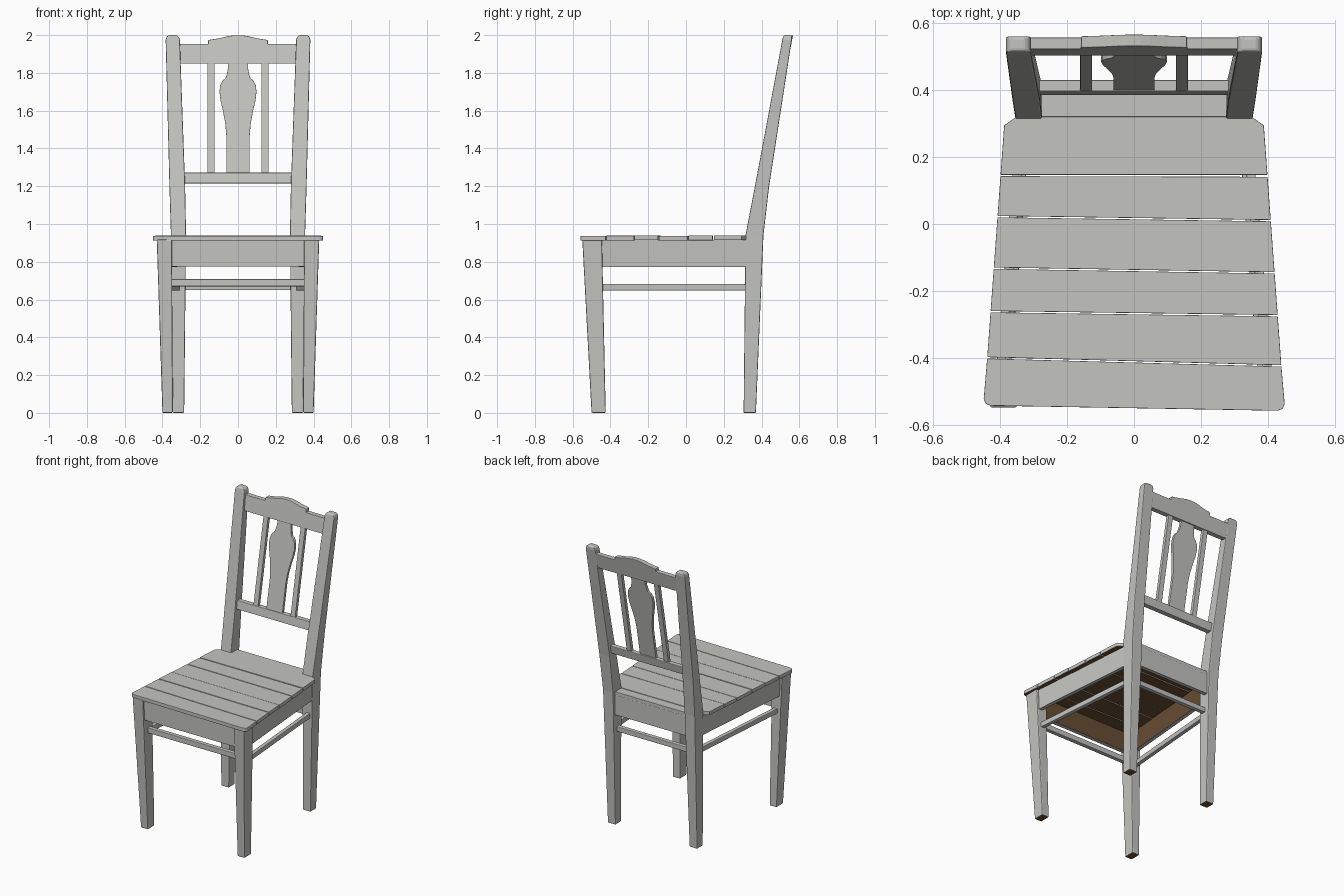
import bpy, bmesh, random

if "Cube" in bpy.data.objects:
    bpy.data.objects.remove(bpy.data.objects["Cube"])

random.seed(4)


def material(name, rgb):
    m = bpy.data.materials.new(name)
    m.diffuse_color = (*rgb, 1)
    m.use_nodes = True
    m.node_tree.nodes["Principled BSDF"].inputs["Base Color"].default_value = m.diffuse_color
    return m


GREY = material("grey paint", (0.55, 0.55, 0.53))
BROWN = material("bare brown wood", (0.14, 0.077, 0.034))


def loft(name, rings, mirror=False, bevel=0.004, brown=None):
    """Closed solid through rings of equal point count; brown(face) picks bare wood."""
    bm = bmesh.new()
    vs = [[bm.verts.new(p) for p in r] for r in rings]
    n = len(rings[0])
    for a, b in zip(vs, vs[1:]):
        for i in range(n):
            j = (i + 1) % n
            bm.faces.new((a[i], a[j], b[j], b[i]))
    bm.faces.new(vs[0][::-1])
    bm.faces.new(vs[-1])
    bmesh.ops.recalc_face_normals(bm, faces=bm.faces)
    for f in bm.faces:
        if brown and brown(f):
            f.material_index = 1
    me = bpy.data.meshes.new(name)
    bm.to_mesh(me)
    bm.free()
    me.materials.append(GREY)
    me.materials.append(BROWN)
    ob = bpy.data.objects.new(name, me)
    bpy.context.collection.objects.link(ob)
    if mirror:
        mod = ob.modifiers.new("mirror", 'MIRROR')
        mod.use_mirror_merge = False
    if bevel:
        mod = ob.modifiers.new("bevel", 'BEVEL')
        mod.width = bevel
        mod.segments = 2
        mod.limit_method = 'ANGLE'
    return ob


def post(name, sections, **kw):
    """Upright from rectangular sections (x0, x1, y0, y1, z)."""
    return loft(name, [[(a, c, z), (b, c, z), (b, d, z), (a, d, z)]
                       for a, b, c, d, z in sections], mirror=True, **kw)


def slab(name, pts, z0, z1, **kw):
    """Plan outline raised from z0 to z1."""
    return loft(name, [[(x, y, z) for x, y in pts] for z in (z0, z1)], **kw)


def back_board(name, pts, offset, thick, **kw):
    """Front outline (x, z) laid in the leaning plane of the backrest."""
    def ring(o):
        return [(x, 0.315 + 0.192 * (z - 0.94) + o, z) for x, z in pts]
    return loft(name, [ring(offset), ring(offset + thick)], **kw)


def box(x0, x1, y0, y1):
    return [(x0, y0), (x1, y0), (x1, y1), (x0, y1)]


def underside(f):
    return f.normal.z < -0.5


def inner(f):
    c = f.calc_center_median()
    return abs(f.normal.z) < 0.5 and f.normal.x * c.x + f.normal.y * c.y < -0.1


# legs and back posts
post("front_legs", [(.345, .40, -.50, -.425, 0), (.35, .43, -.549, -.445, .917)],
     bevel=0.006, brown=underside)
post("back_posts", [(.285, .345, .305, .37, 0), (.275, .355, .315, .41, .94),
                    (.28, .363, .365, .44, 1.2), (.308, .383, .510, .56, 1.975),
                    (.313, .378, .514, .56, 1.992), (.325, .367, .520, .557, 2.0)],
     bevel=0.005, brown=underside)

# seat planks: slightly skewed joints (left y, right y), tapering towards the back
joints = [(.145, .143), (.022, .010), (-.132, -.146), (-.262, -.274),
          (-.400, -.424), (-.545, -.560)]


def half(y):
    return .388 + .073 * (.295 - y)


g = .002
for i, ((l0, r0), (l1, r1)) in enumerate(zip(joints, joints[1:])):
    l0, r0, l1, r1 = l0 - g, r0 - g, l1 + g, r1 + g
    if i == len(joints) - 2:      # front plank with rounded corners
        pts = [(-half(l0), l0), (half(r0), r0), (half(r1), r1 + .02),
               (half(r1) - .006, r1 + .006), (half(r1) - .02, r1),
               (-half(l1) + .02, l1), (-half(l1) + .006, l1 + .006),
               (-half(l1), l1 + .02)]
    else:
        pts = [(-half(l0), l0), (half(r0), r0), (half(r1), r1), (-half(l1), l1)]
    dz = random.uniform(-.003, .003)
    slab(f"seat_plank_{i + 2}", pts, .915 + dz, .94 + dz, bevel=.002, brown=underside)
# rear plank, chamfered and notched between the posts
y = .145 + g
slab("seat_plank_1", [(-half(y), y), (half(y), y), (.388, .295), (.352, .32),
                      (-.352, .32), (-.388, .295)], .915, .94, bevel=.002, brown=underside)
slab("seat_rear_strip", box(-.285, .285, .32, .387), .912, .937, bevel=.002, brown=underside)

# aprons
slab("front_apron", box(-.37, .37, -.533, -.505), .775, .916, bevel=.002, brown=inner)
slab("back_apron", box(-.3, .3, .36, .387), .775, .914, bevel=.002, brown=inner)
slab("side_aprons", [(.388, -.47), (.415, -.47), (.347, .34), (.320, .34)],
     .773, .916, mirror=True, bevel=.002, brown=inner)

# stretchers
slab("front_stretcher", box(-.37, .37, -.495, -.465), .67, .708)
slab("back_stretcher", box(-.3, .3, .335, .365), .65, .685)
slab("side_stretchers", [(.37, -.46), (.398, -.46), (.335, .34), (.307, .34)],
     .648, .683, mirror=True)

# backrest rails
back_board("lower_back_rail", [(-.30, 1.215), (.30, 1.215), (.30, 1.272), (-.30, 1.272)],
           .017, .035)
crest = [(.32, 1.85), (.32, 1.953), (.158, 1.953), (.158, 1.974), (.10, 1.983),
         (.05, 1.995), (.02, 1.999)]
back_board("crest_rail", crest + [(-x, z) for x, z in crest[::-1]], .013, .035, bevel=.003)

# splat and slim slats
vase = [(.062, 1.26), (.062, 1.47), (.067, 1.53), (.080, 1.60), (.093, 1.655), (.098, 1.70),
        (.094, 1.735), (.080, 1.76), (.066, 1.772), (.060, 1.79), (.054, 1.82), (.052, 1.86)]
back_board("back_splat", vase + [(-x, z) for x, z in vase[::-1]], .021, .02, bevel=.002)
back_board("back_slats", [(.125, 1.26), (.161, 1.26), (.161, 1.86), (.125, 1.86)],
           .02, .024, mirror=True, bevel=.002)
